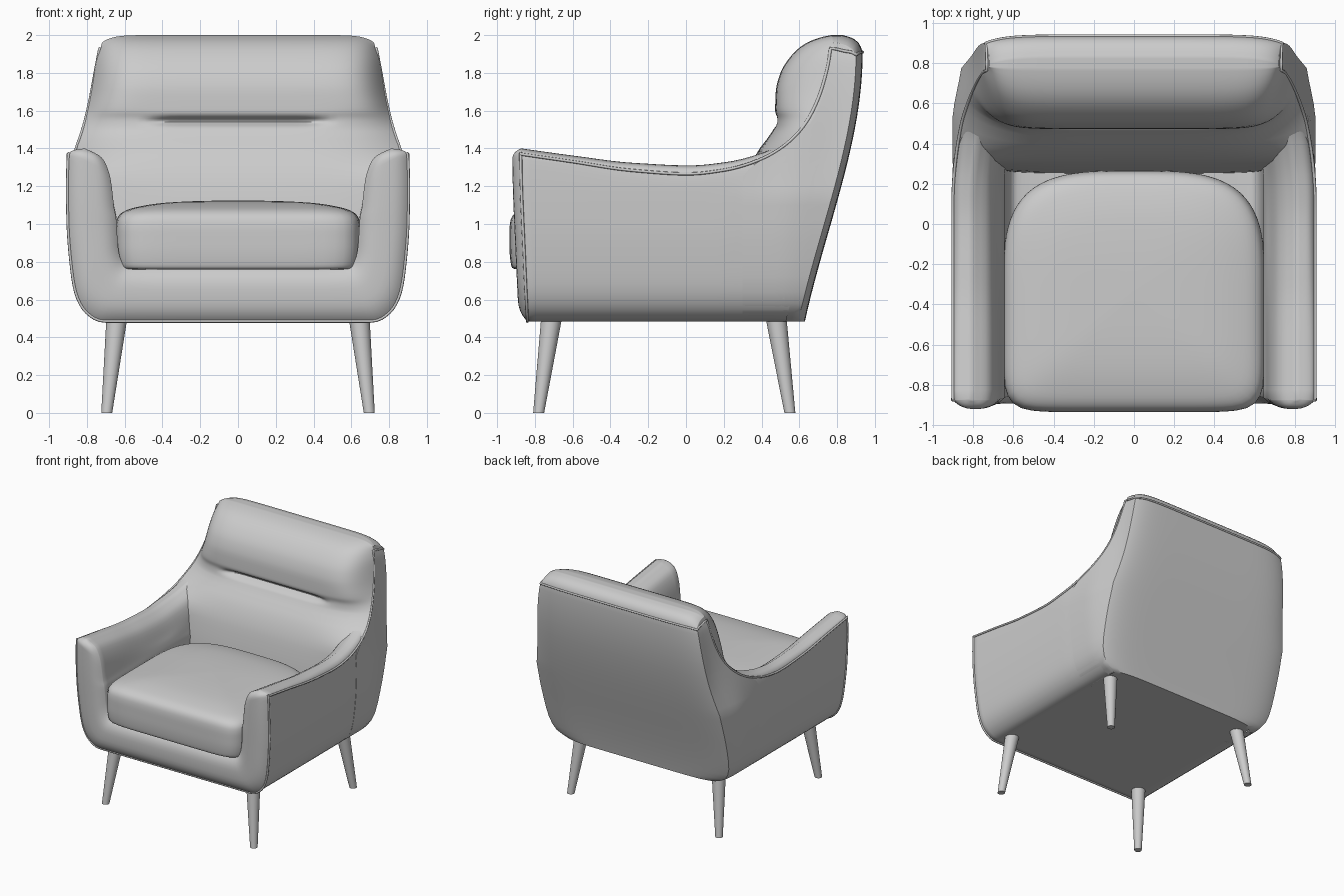
import bpy, bmesh, math

if "Cube" in bpy.data.objects:
    bpy.data.objects.remove(bpy.data.objects["Cube"])

fabric = bpy.data.materials.new("grey upholstery")
fabric.diffuse_color = (0.6, 0.6, 0.6, 1)
fabric.use_nodes = True
fabric.node_tree.nodes["Principled BSDF"].inputs["Base Color"].default_value = fabric.diffuse_color


def curve(tab, x):
    """Smooth monotone interpolation through (x, value) pairs."""
    n = len(tab)
    x = min(max(x, tab[0][0]), tab[-1][0])
    d = [(tab[i + 1][1] - tab[i][1]) / (tab[i + 1][0] - tab[i][0]) for i in range(n - 1)]
    m = [d[0]] + [2 * a * b / (a + b) if a * b > 0 else 0 for a, b in zip(d, d[1:])] + [d[-1]]
    i = max(k for k in range(n - 1) if x >= tab[k][0])
    h = tab[i + 1][0] - tab[i][0]
    t = (x - tab[i][0]) / h
    return ((2*t**3 - 3*t*t + 1) * tab[i][1] + (t**3 - 2*t*t + t) * h * m[i]
            + (3*t*t - 2*t**3) * tab[i + 1][1] + (t**3 - t*t) * h * m[i + 1])


def resample(pts, n):
    axes = [[(i, p[k]) for i, p in enumerate(pts)] for k in range(len(pts[0]))]
    return [tuple(curve(a, (len(pts) - 1) * j / (n - 1)) for a in axes) for j in range(n)]


def smooth(x, a, b):
    t = min(max((x - a) / (b - a), 0), 1)
    return t * t * (3 - 2 * t)


def finish(name, bm, mirror=False, angle=40):
    bmesh.ops.remove_doubles(bm, verts=bm.verts, dist=0.0005)
    bmesh.ops.recalc_face_normals(bm, faces=bm.faces)
    me = bpy.data.meshes.new(name)
    bm.to_mesh(me)
    bm.free()
    ob = bpy.data.objects.new(name, me)
    bpy.context.collection.objects.link(ob)
    me.materials.append(fabric)
    bpy.ops.object.select_all(action='DESELECT')
    ob.select_set(True)
    bpy.context.view_layer.objects.active = ob
    bpy.ops.object.shade_smooth_by_angle(angle=math.radians(angle))
    if mirror:
        ob.modifiers.new("mirror", 'MIRROR').merge_threshold = 0.001
    return ob


def add_grid(bm, rows, closed=False, caps=False):
    vs = [[bm.verts.new(p) for p in r] for r in rows]
    n = len(rows[0])
    for a, b in zip(vs, vs[1:]):
        for j in range(n if closed else n - 1):
            k = (j + 1) % n
            bm.faces.new((a[j], a[k], b[k], b[j]))
    if caps:
        bm.faces.new(vs[0])
        bm.faces.new(vs[-1])


# Shared outlines of the shell
WIDTH = [(.485, .70), (.53, .80), (.64, .86), (.8, .885), (1, .9), (1.2, .903), (2, .9)]
ARM_TOP = [(-.88, 1.37), (-.6, 1.33), (-.3, 1.285), (0, 1.265), (.2, 1.285), (.4, 1.345),
           (.55, 1.44), (.72, 1.5)]
REAR = [(.485, .62), (1.9, .925), (1.95, .91), (1.985, .87), (2, .82)]
FRONT = [(.485, -.84), (.8, -.855), (1.37, -.875), (1.42, -.87)]
BACK_MID = [(.485, .24), (.9, .26), (1.2, .305), (1.36, .365), (1.52, .47), (1.56, .478), (1.6, .472),
            (1.7, .475), (1.8, .50), (1.9, .565), (1.96, .64), (1.99, .72), (2, .77)]
BACK_EDGE = [(.485, .3), (1.25, .3), (1.34, .40), (1.44, .55), (1.56, .65), (1.72, .72),
             (1.94, .76), (2, .78)]


def taper(y, z):
    rear = .05 * smooth(y, .5, .85) * (1 - .6 * smooth(z, 1.3, 1.9))
    return rear + max(0, z - 1.15) * .19 * smooth(y, .1, .6)


def width(y, z):
    return curve(WIDTH, z) - taper(y, z)


# Base and arms: a U section lofted from front to back (right half, mirrored)
def section(y):
    t = curve(ARM_TOP, y)
    c = t + .03 + .015 * smooth(y, -.7, 0)
    outer = [(0, .485), (.4, .485), (.7, .485), (.80, .53), (.86, .64), (.885, .8), (.9, 1),
             (.903, 1.18), (.897, t), (.865, c - .008), (.81, c)]
    inner = [(0, .76), (.4, .76), (.58, .77), (.62, .81), (.635, .88), (.64, .95), (.645, 1.03),
             (.655, 1.08), (.675, t - .13), (.72, t - .02), (.81, c)]
    return resample(outer, 41), resample(inner, 41)


bm = bmesh.new()
rows = []
for i in range(33):
    s = i / 32
    outer, inner = section(-.88 + 1.6 * s)
    row = []
    for x, z in outer + inner[::-1][1:]:
        yf, ye = curve(FRONT, z), curve(REAR, z) - .09
        y = yf + s * (ye - yf)
        row.append((max(0, x - (taper(y, z) + .0025 * smooth(y, .2, .32)) * min(1, x * 2)), y, z))
    rows.append(row)
add_grid(bm, rows)
outer, inner = section(-.88)
cap = []
for k in range(15):
    f = .5 - .5 * math.cos(math.pi * k / 14)
    row = []
    for (ax, az), (bx, bz) in zip(outer, inner):
        x, z = ax + f * (bx - ax), az + f * (bz - az)
        y = (1 - f) * curve(FRONT, az) + f * curve(FRONT, bz)
        wide = min(1, math.hypot(bx - ax, bz - az) / .2)
        row.append((x, y - .045 * wide * (1 - abs(2 * f - 1) ** 3), z))
    cap.append(row)
add_grid(bm, cap)
finish("base_and_arms", bm, mirror=True, angle=60)

# Backrest: horizontal rings stacked in height, with a tuck below the head roll
zs = [.485, .505, .53, .58, .64, .72] + [.8 + .05 * i for i in range(14)]
zs += [1.49 + .01 * i for i in range(14)] + [1.65 + .03 * i for i in range(10)]
zs += [1.94, 1.96, 1.975, 1.985, 1.993, 1.998, 2.0]
U = [math.sin(math.pi / 2 * (i / 24 - 1)) for i in range(49)]


def drop(u, z):
    return z - .04 * abs(u) ** 14 * smooth(z, 1.85, 2)


def rear_y(u, z):
    return curve(REAR, z) + .01 - .035 * abs(u) ** 8


rings = []
for z in zs:
    ye, ym, yr = curve(BACK_EDGE, z), curve(BACK_MID, z), rear_y(1, z)
    yr = max(yr, ye + .01)
    power = 5 + 5 * smooth(z, 1.45, 1.65)
    ring = []
    for u in U:
        x = u * width(ye, z)
        tuck = .05 * math.exp(-((z - 1.543) / .02) ** 2) * (1 - smooth(abs(x), .33, .53))
        ring.append((x, ym + (ye - ym) * abs(u) ** power + tuck, drop(u, z)))
    side = [ye + (yr - ye) * k / 8 for k in range(1, 8)]
    ring += [(width(y, z), y, drop(1, z)) for y in side]
    ring += [(u * width(yr, z), max(rear_y(u, z), yr), drop(u, z)) for u in U[::-1]]
    ring += [(-width(y, z), y, drop(1, z)) for y in side[::-1]]
    rings.append(ring)
bm = bmesh.new()
add_grid(bm, rings, closed=True)
for ring in (rings[0], rings[-1]):
    near, far = ring[:49], ring[56:105][::-1]
    add_grid(bm, [[tuple(p + (q - p) * k / 8 for p, q in zip(a, b)) for a, b in zip(near, far)]
                  for k in range(9)])
finish("backrest", bm, angle=50)

# Seat cushion: square front corners, rounded rear, crowned top
layers = [(.02, .76), (.5, .76), (.93, .76), (.975, .768), (.99, .80), (1, .88), (1, .96),
          (.993, 1.01), (.97, 1.045), (.91, 1.073), (.8, 1.093), (.6, 1.112), (.3, 1.122), (.02, 1.125)]
rings = []
for f, z in resample(layers, 40):
    ring = []
    for i in range(112):
        a = 2 * math.pi * i / 112
        c, s = math.cos(a), math.sin(a)
        n = 9 if s < 0 else 3.4
        r = f * (abs(c) ** n + abs(s) ** n) ** (-1 / n)
        ring.append((.65 * r * c, -.335 + .6 * r * s, z))
    rings.append(ring)
bm = bmesh.new()
add_grid(bm, rings, closed=True, caps=True)
finish("seat_cushion", bm, angle=60)


# Piping tubes along the seams
def piping(name, half):
    pts = half + [(-x, y, z) for x, y, z in half[::-1] if x > .001]
    cu = bpy.data.curves.new(name, 'CURVE')
    cu.dimensions = '3D'
    cu.bevel_depth, cu.bevel_resolution = .008, 2
    cu.use_fill_caps = True
    sp = cu.splines.new('POLY')
    sp.points.add(len(pts) - 1)
    for p, q in zip(sp.points, pts):
        p.co = (*q, 1)
    cu.materials.append(fabric)
    bpy.context.collection.objects.link(bpy.data.objects.new(name, cu))


piping("front_piping", [(x, curve(FRONT, z), z) for x, z in outer[:34]][::-1])
rim = resample([(-.875, 1.37), (-.6, 1.33), (-.3, 1.285), (0, 1.265), (.2, 1.285), (.4, 1.345),
                (.55, 1.44), (.65, 1.56), (.72, 1.72), (.755, 1.86), (.765, 1.93)], 60)
rim += [(.80, 1.925), (.84, 1.915), (.875, 1.91)]
path = [(width(y, z) - .003, y, z) for y, z in rim]
path += [(u * width(rear_y(1, 1.91), 1.91), rear_y(u, 1.91), drop(u, 1.91)) for u in U[:23:-1]]
piping("rim_piping", path)


# Tapered splayed legs
def leg(name, foot, top):
    bm = bmesh.new()
    bmesh.ops.create_cone(bm, cap_ends=True, segments=28, radius1=.029, radius2=.056, depth=1)
    for v in bm.verts:
        t = v.co.z + .5
        v.co.x += foot[0] + t * (top[0] - foot[0])
        v.co.y += foot[1] + t * (top[1] - foot[1])
        v.co.z = t * .515
    finish(name, bm, mirror=True)


leg("front_legs", (.695, -.78), (.64, -.71))
leg("rear_legs", (.695, .55), (.64, .475))
